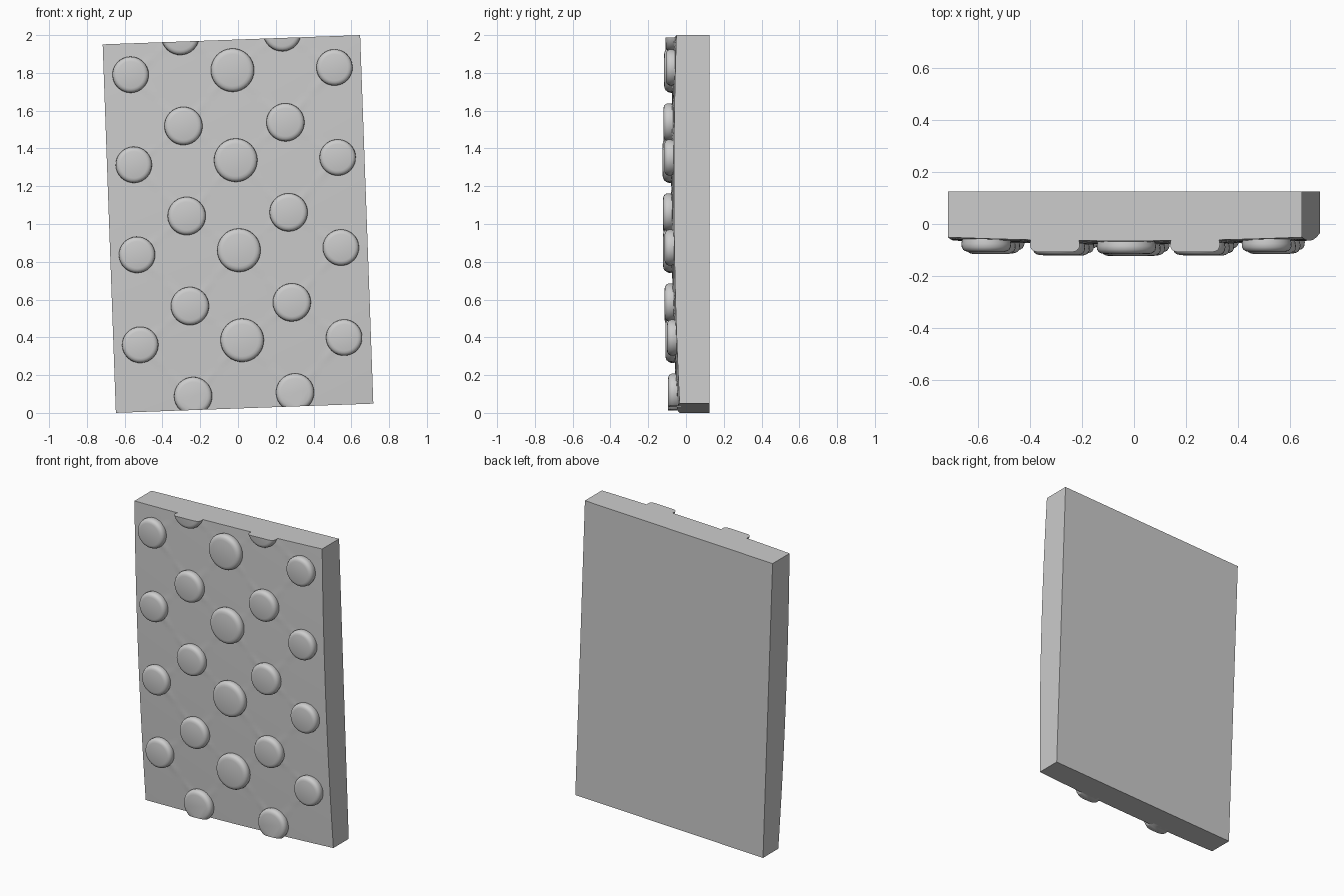
import bpy, bmesh
from math import radians, exp, hypot, sin, cos, tau
from mathutils import Matrix, Vector

if "Cube" in bpy.data.objects:
    bpy.data.objects.remove(bpy.data.objects["Cube"])

HW, HH, BACK = 0.682, 0.976, 0.125      # half width, half height, back plane
PLACE = Matrix.Translation((0, 0, 1)) @ Matrix.Rotation(radians(-2.05), 4, 'Y')


def surface(u, v):
    """Gently bulging front face."""
    return -0.078 + 0.014 * ((v - 0.2) / 0.8) ** 2 + 0.014 * (u / HW) ** 2


def finish(name, bm, angle):
    bmesh.ops.recalc_face_normals(bm, faces=bm.faces[:])
    bm.transform(PLACE)
    me = bpy.data.meshes.new(name)
    bm.to_mesh(me)
    bm.free()
    me.shade_smooth()
    me.set_sharp_from_angle(angle=radians(angle))
    ob = bpy.data.objects.new(name, me)
    bpy.context.collection.objects.link(ob)
    return ob


# Stud layout: staggered columns (u, v, radius)
studs = []
for u, top, count, r in ((0, 0.815, 4, 0.115), (0.27, 1.006, 5, 0.101), (0.54, 0.81, 4, 0.096)):
    for side in ((1,) if u == 0 else (-1, 1)):
        studs += [(side * u, top - 0.477 * i, r) for i in range(count)]

# Diagonal folds between neighbouring studs
folds = [(a, b) for i, a in enumerate(studs) for b in studs[i + 1:]
         if abs(a[0] - b[0]) > 0.1 and hypot(a[0] - b[0], a[1] - b[1]) < 0.42]


def crease(u, v):
    h = 0
    for a, b in folds:
        du, dv = b[0] - a[0], b[1] - a[1]
        length = hypot(du, dv)
        t = ((u - a[0]) * du + (v - a[1]) * dv) / length ** 2
        if 0 <= t <= 1:
            d = abs((u - a[0]) * dv - (v - a[1]) * du) / length
            if d < 0.05:
                h = max(h, exp(-(d / 0.014) ** 2) * abs(2 * t - 1))
    return 0.006 * h


# Slab: wrinkled front grid, extruded back to a flat rear
bm = bmesh.new()
bmesh.ops.create_grid(bm, x_segments=80, y_segments=114, size=1)
for p in bm.verts:
    u, v = p.co.x * HW, p.co.y * HH
    rim = min(1, (HW - abs(u)) / 0.04, (HH - abs(v)) / 0.04)
    p.co = (u, surface(u, v) - crease(u, v) * rim, v)
border = [e for e in bm.edges if e.is_boundary]
new = bmesh.ops.extrude_edge_only(bm, edges=border)['geom']
for p in new:
    if isinstance(p, bmesh.types.BMVert):
        p.co.y = BACK
bmesh.ops.edgeloop_fill(bm, edges=[e for e in bm.edges if e.is_boundary])
finish("slab", bm, 40)

# Studs: rounded buttons, trimmed flush with the slab ends
PROFILE = ((0.93, -0.025), (0.97, 0.0), (1.0, 0.015), (0.985, 0.028),
           (0.93, 0.038), (0.85, 0.043), (0.74, 0.046))
SIDES = 32
for n, (u, v, r) in enumerate(studs, 1):
    bm = bmesh.new()
    y0 = surface(u, v)
    rings = [[bm.verts.new((u + r * k * cos(tau * i / SIDES), y0 - h,
                            v + r * k * sin(tau * i / SIDES))) for i in range(SIDES)]
             for k, h in PROFILE]
    for a, b in zip(rings, rings[1:]):
        for i in range(SIDES):
            j = (i + 1) % SIDES
            bm.faces.new((a[i], a[j], b[j], b[i]))
    bm.faces.new(rings[0])
    bm.faces.new(rings[-1])
    end = 1 if v > 0 else -1
    if abs(v) + r > HH:
        cut = bmesh.ops.bisect_plane(bm, geom=bm.verts[:] + bm.edges[:] + bm.faces[:],
                                     plane_co=Vector((0, 0, end * HH)),
                                     plane_no=Vector((0, 0, end)), clear_outer=True)
        bmesh.ops.edgeloop_fill(bm, edges=[e for e in bm.edges if e.is_boundary])
    finish(f"stud_{n:02d}", bm, 45)
